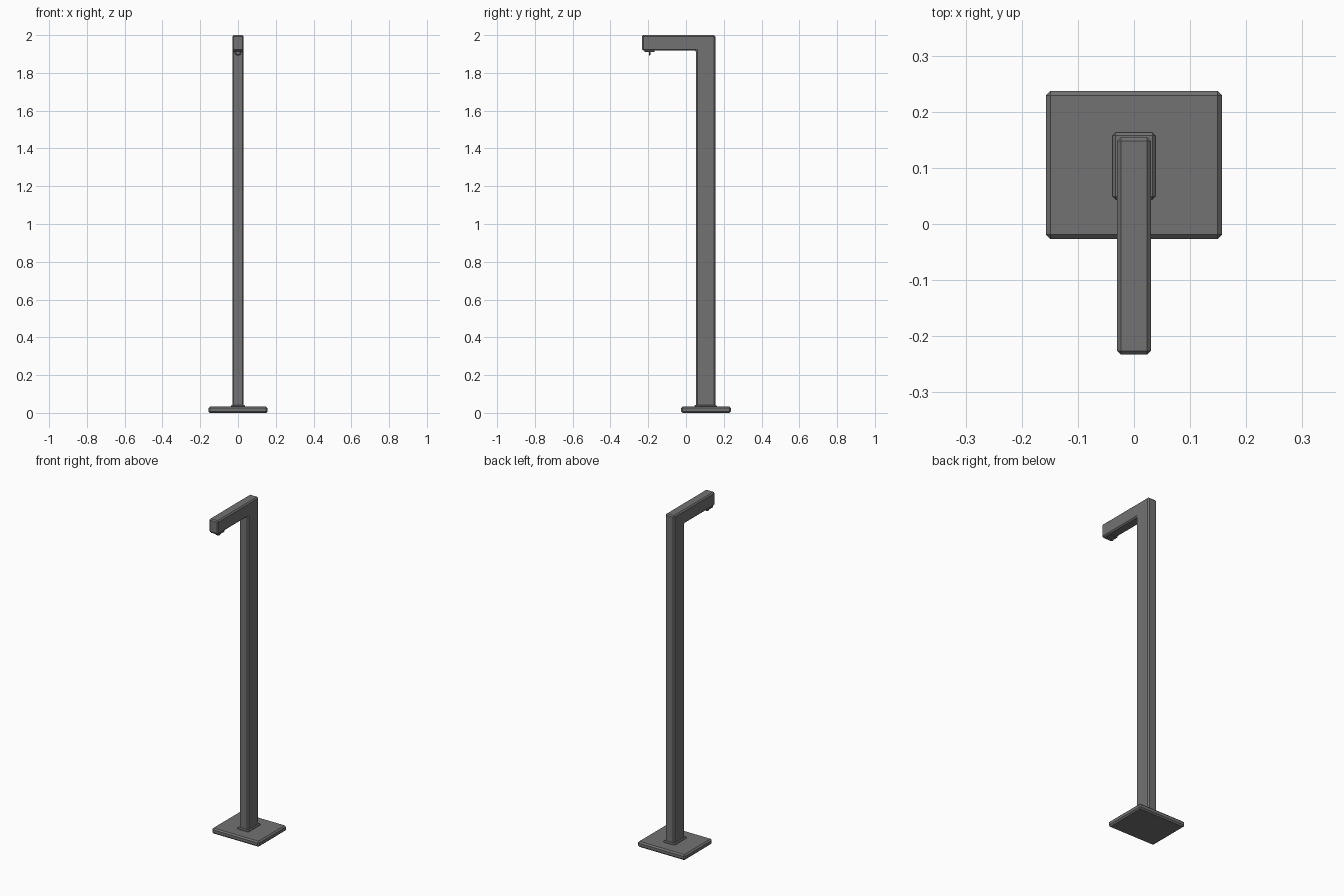
import bpy, bmesh, math
from mathutils import Vector

cube = bpy.data.objects.get("Cube")
if cube:
    bpy.data.objects.remove(cube, do_unlink=True)

GREY = (0.17, 0.17, 0.17, 1)
metal = bpy.data.materials.new("dark grey metal")
metal.use_nodes = True
metal.diffuse_color = GREY
metal.node_tree.nodes["Principled BSDF"].inputs["Base Color"].default_value = GREY


def prism(name, profile, half_width, bevel):
    """Extrude a (y, z) profile across x and chamfer its edges."""
    bm = bmesh.new()
    face = bm.faces.new([bm.verts.new((-half_width, y, z)) for y, z in profile])
    moved = bmesh.ops.extrude_face_region(bm, geom=[face])["geom"]
    bmesh.ops.translate(bm, vec=Vector((2 * half_width, 0, 0)),
                        verts=[v for v in moved if isinstance(v, bmesh.types.BMVert)])
    bmesh.ops.recalc_face_normals(bm, faces=bm.faces)
    mesh = bpy.data.meshes.new(name)
    bm.to_mesh(mesh)
    bm.free()
    mesh.materials.append(metal)
    obj = bpy.data.objects.new(name, mesh)
    bpy.context.collection.objects.link(obj)
    if bevel:
        mod = obj.modifiers.new("chamfer", "BEVEL")
        mod.width, mod.segments = bevel, 1
    return obj


def box(name, half_width, y0, y1, z0, z1, bevel=0):
    return prism(name, [(y0, z0), (y1, z0), (y1, z1), (y0, z1)], half_width, bevel)


# Foot plate and the collar around the post
box("base_plate", 0.157, -0.027, 0.237, 0, 0.033, 0.008)
box("post_collar", 0.038, 0.044, 0.163, 0.025, 0.042, 0.005)

# Post and arm as one bent beam
beam = [(0.053, 0.03), (0.155, 0.03), (0.155, 2), (-0.233, 2), (-0.233, 1.918), (0.053, 1.918)]
prism("post_and_arm", beam, 0.03, 0.007)

# Mounting plate under the arm tip
box("hook_plate", 0.027, -0.22, -0.166, 1.911, 1.92, 0.002)

# Half ring hanging from the plate
curve = bpy.data.curves.new("hanging_ring", "CURVE")
curve.dimensions = "3D"
curve.bevel_depth = 0.004
curve.bevel_resolution = 2
curve.use_fill_caps = True
spline = curve.splines.new("POLY")
STEPS = 16
spline.points.add(STEPS)
for i, point in enumerate(spline.points):
    a = math.pi * i / STEPS
    point.co = (0.016 * math.cos(a), -0.193, 1.912 - 0.016 * math.sin(a), 1)
curve.materials.append(metal)
bpy.context.collection.objects.link(bpy.data.objects.new("hanging_ring", curve))
